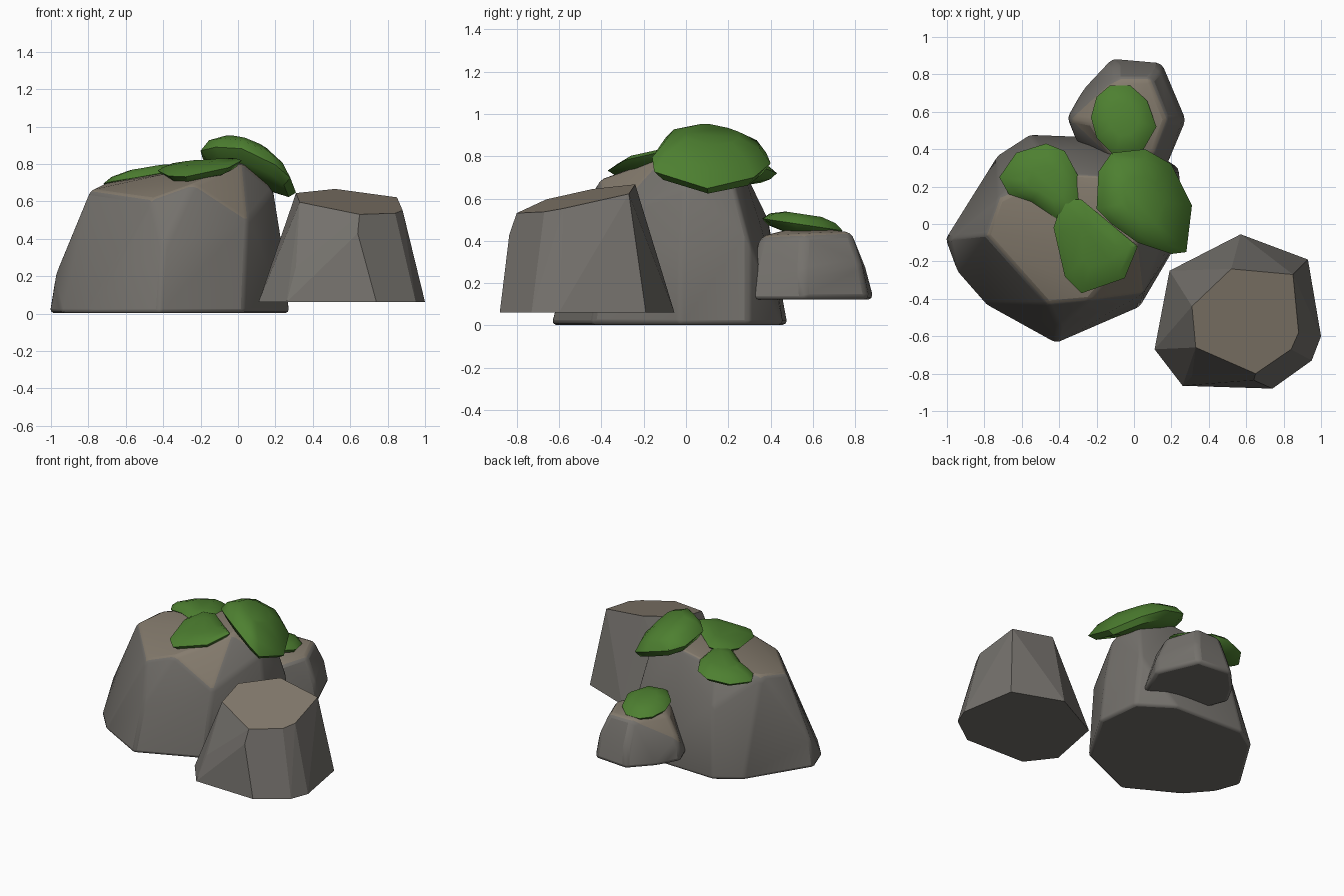
import bpy, bmesh, math
from mathutils import Vector


def material(name, rgb):
    m = bpy.data.materials.new(name)
    m.diffuse_color = (*rgb, 1)
    return m


STONE = material("stone", (0.175, 0.165, 0.15))
TAN = material("tan_stone", (0.235, 0.2, 0.155))
GREEN = material("moss", (0.075, 0.215, 0.03))


def finish(bm, name, mats):
    bmesh.ops.recalc_face_normals(bm, faces=bm.faces[:])
    me = bpy.data.meshes.new(name)
    bm.to_mesh(me)
    bm.free()
    ob = bpy.data.objects.new(name, me)
    bpy.context.collection.objects.link(ob)
    for m in mats:
        me.materials.append(m)
    return ob


def smooth(ob, angle):
    bpy.ops.object.select_all(action='DESELECT')
    ob.select_set(True)
    bpy.context.view_layer.objects.active = ob
    bpy.ops.object.shade_smooth_by_angle(angle=math.radians(angle))


def rock(name, base_z, base, upper, bevel=0.0, tan_above=0.6):
    """Faceted boulder: hull of a flat footprint and the upper corners."""
    bm = bmesh.new()
    for p in [(x, y, base_z) for x, y in base] + upper:
        bm.verts.new(p)
    bmesh.ops.convex_hull(bm, input=bm.verts[:])
    loose = [v for v in bm.verts if not v.link_faces]
    bmesh.ops.delete(bm, geom=loose, context='VERTS')
    bmesh.ops.dissolve_limit(bm, angle_limit=math.radians(4),
                             verts=bm.verts[:], edges=bm.edges[:])
    bmesh.ops.recalc_face_normals(bm, faces=bm.faces[:])
    for f in bm.faces:
        f.material_index = int(f.normal.z > tan_above)
    ob = finish(bm, name, [STONE, TAN])
    if bevel:
        mod = ob.modifiers.new("worn_edges", 'BEVEL')
        mod.width, mod.segments = bevel, 2
        mod.limit_method, mod.angle_limit = 'ANGLE', math.radians(12)
        smooth(ob, 35)
    return ob


def moss(name, outline, centre, slope, up, down, droop=0.0):
    """Leaf-like cushion: tilted outline lofted to a dome above and below."""
    c, (sx, sy) = Vector(centre), slope
    bm = bmesh.new()

    def ring(scale, lift):
        out = []
        for x, y in outline:
            dx, dy = (x - c.x) * scale, (y - c.y) * scale
            z = c.z + sx * dx + sy * dy - droop * dx * dx + lift
            out.append(bm.verts.new((c.x + dx, c.y + dy, z)))
        return out

    rings = [ring(0.5, -down), ring(0.85, -down * 0.6), ring(1, 0),
             ring(0.82, up * 0.6), ring(0.45, up)]
    n = len(outline)
    for a, b in zip(rings, rings[1:]):
        for i in range(n):
            j = (i + 1) % n
            bm.faces.new((a[i], a[j], b[j], b[i]))
    bm.faces.new(rings[0][::-1])
    bm.faces.new(rings[-1])
    smooth(finish(bm, name, [GREEN]), 40)


# Large boulder
rock("large_rock", 0.003,
     [(-1.01, -0.08), (-0.94, -0.27), (-0.8, -0.43), (-0.42, -0.64),
      (0.03, -0.445), (0.275, -0.03), (0.24, 0.3), (0.0, 0.46),
      (-0.56, 0.48), (-0.73, 0.37)],
     [(-0.98, -0.08, 0.2), (-0.79, -0.06, 0.66), (-0.46, -0.43, 0.61),
      (-0.4, -0.55, 0.35), (0.05, -0.37, 0.5), (0.24, -0.02, 0.35),
      (0.19, 0.0, 0.66), (0.15, 0.23, 0.66), (0.19, 0.3, 0.4),
      (-0.1, 0.36, 0.45), (-0.5, 0.39, 0.5), (-0.72, 0.14, 0.695),
      (-0.45, 0.27, 0.735), (-0.1, 0.25, 0.79), (0.02, 0.12, 0.83),
      (0.02, -0.1, 0.8), (-0.24, -0.41, 0.69), (-0.4, -0.1, 0.745)],
     bevel=0.022)

# Front right rock, crisp edges
rock("front_rock", 0.062,
     [(0.11, -0.67), (0.19, -0.25), (0.57, -0.055), (0.93, -0.19),
      (1.0, -0.6), (0.95, -0.73), (0.74, -0.88), (0.26, -0.865)],
     [(0.52, -0.24, 0.667), (0.85, -0.27, 0.622), (0.88, -0.58, 0.553),
      (0.84, -0.67, 0.537), (0.65, -0.8, 0.531), (0.33, -0.66, 0.596),
      (0.31, -0.44, 0.645), (0.64, -0.835, 0.43), (0.31, -0.815, 0.25)])

# Small rock at the back
rock("back_rock", 0.122,
     [(-0.36, 0.57), (-0.3, 0.42), (-0.16, 0.29), (0.16, 0.275),
      (0.28, 0.56), (0.15, 0.865), (-0.12, 0.89), (-0.27, 0.73)],
     [(-0.34, 0.56, 0.27), (0.26, 0.55, 0.25), (0.14, 0.83, 0.29),
      (-0.1, 0.85, 0.27), (-0.23, 0.54, 0.43), (-0.12, 0.36, 0.42),
      (0.1, 0.35, 0.42), (0.18, 0.56, 0.43), (0.09, 0.78, 0.44),
      (-0.1, 0.78, 0.44), (-0.05, 0.55, 0.47)],
     bevel=0.027, tan_above=0.42)

# Moss cushions
moss("right_moss",
     [(-0.2, 0.08), (-0.19, 0.28), (-0.12, 0.38), (0.06, 0.4), (0.2, 0.32),
      (0.31, 0.1), (0.28, -0.15), (0.2, -0.16), (0.02, -0.1), (-0.12, 0.0)],
     (0.05, 0.13, 0.825), (-0.42, -0.2), 0.09, 0.1, droop=1.1)
moss("left_moss",
     [(-0.72, 0.25), (-0.63, 0.38), (-0.47, 0.43), (-0.37, 0.39),
      (-0.3, 0.26), (-0.28, 0.05), (-0.4, 0.02), (-0.55, 0.12), (-0.67, 0.16)],
     (-0.47, 0.22, 0.732), (0.14, -0.06), 0.05, 0.05)
moss("front_moss",
     [(-0.43, -0.02), (-0.38, 0.13), (-0.28, 0.13), (-0.1, -0.02),
      (0.02, -0.12), (-0.05, -0.29), (-0.28, -0.37), (-0.37, -0.28)],
     (-0.2, -0.12, 0.772), (0.15, 0.12), 0.04, 0.05, droop=-0.3)
moss("back_moss",
     [(-0.23, 0.57), (-0.2, 0.68), (-0.13, 0.74), (-0.02, 0.74),
      (0.07, 0.66), (0.12, 0.52), (0.04, 0.38), (-0.1, 0.36), (-0.2, 0.46)],
     (-0.06, 0.56, 0.475), (0.0, -0.15), 0.05, 0.045)
